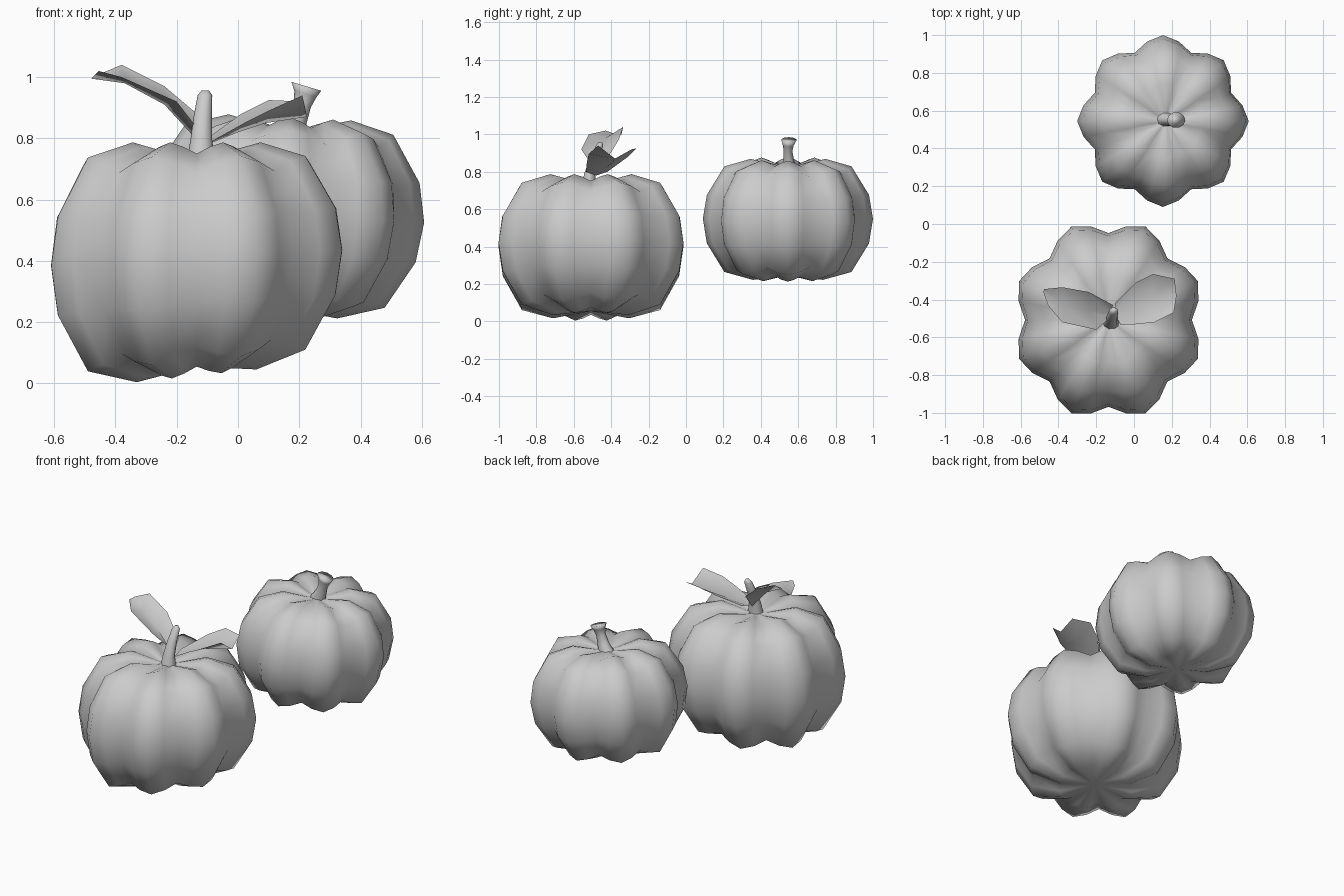
import bpy, bmesh
from math import sin, cos, pi
from mathutils import Vector, Matrix

if "Cube" in bpy.data.objects:
    bpy.data.objects.remove(bpy.data.objects["Cube"])

# Rows: ridge radius, ridge height, groove radius, groove height
PROFILE = [
    (0.22, 0.025, 0.20, 0.055), (0.40, 0.075, 0.36, 0.12),
    (0.51, 0.255, 0.44, 0.27), (0.535, 0.41, 0.46, 0.41),
    (0.51, 0.56, 0.445, 0.55), (0.40, 0.74, 0.375, 0.69),
    (0.235, 0.787, 0.22, 0.75), (0.07, 0.745, 0.07, 0.735),
]
WEIGHTS = [0, 0.6, 1, 0.6]   # groove, flank, ridge, flank


def finish(name, bm):
    bmesh.ops.recalc_face_normals(bm, faces=bm.faces)
    for f in bm.faces:
        f.smooth = True
    me = bpy.data.meshes.new(name)
    bm.to_mesh(me)
    bm.free()
    ob = bpy.data.objects.new(name, me)
    bpy.context.collection.objects.link(ob)
    return ob


def bridge(bm, rings):
    n = len(rings[0])
    for a, b in zip(rings, rings[1:]):
        for i in range(n):
            j = (i + 1) % n
            bm.faces.new((a[i], a[j], b[j], b[i]))


def fan(bm, ring, co):
    c = bm.verts.new(co)
    for i in range(len(ring)):
        bm.faces.new((ring[i], ring[(i + 1) % len(ring)], c))


# Ribbed gourd body: eight lobes, four segments each
def pumpkin(name, loc, size, xscale, turn, shear, lean):
    bm = bmesh.new()
    rings = []
    for rp, zp, rg, zg in PROFILE:
        ring = []
        for i in range(32):
            w = WEIGHTS[i % 4]
            a = i * 2 * pi / 32 + turn
            r = rg + (rp - rg) * w
            x, y, z = r * cos(a) * xscale, r * sin(a), zg + (zp - zg) * w
            z += shear * x * (1 - z / 0.79)
            ring.append(bm.verts.new((x, y, z)))
        rings.append(ring)
    bridge(bm, rings)
    fan(bm, rings[0], (0, 0, 0.055))
    fan(bm, rings[-1], (0, 0, 0.735))
    mid = Vector((0, 0, 0.4))
    m = (Matrix.Translation(loc) @ Matrix.Scale(size, 4) @ Matrix.Translation(mid)
         @ Matrix.Rotation(lean, 4, 'Y') @ Matrix.Translation(-mid))
    bm.transform(m)
    return finish(name, bm)


# Stem: round sections along a bent path
def stem(name, path, tilt=0.0, sides=10):
    bm = bmesh.new()
    rings = []
    for x, y, z, r in path:
        rings.append([bm.verts.new((x + r * cos(2 * pi * i / sides),
                                    y + 0.85 * r * sin(2 * pi * i / sides),
                                    z - tilt * r * cos(2 * pi * i / sides)))
                      for i in range(sides)])
    bridge(bm, rings)
    bm.faces.new(rings[-1])
    return finish(name, bm)


# Leaf: thin folded sheet from near edge, midrib and far edge
def leaf(name, near, mid, far):
    bm = bmesh.new()
    rows = [[bm.verts.new(p) for p in row] for row in (near, mid, far)]
    for a, b in zip(rows, rows[1:]):
        for i in range(len(a) - 1):
            bm.faces.new((a[i], a[i + 1], b[i + 1], b[i]))
    return finish(name, bm)


pumpkin("front_pumpkin", (-0.135, -0.508, 0), 1.0, 0.96, 0, 0.11, 0)
pumpkin("back_pumpkin", (0.153, 0.545, 0.2), 0.85, 1.0, pi / 8, 0, 0.05)

stem("front_stem", [(-0.12, -0.52, 0.71, 0.05), (-0.12, -0.515, 0.79, 0.036),
                    (-0.115, -0.49, 0.87, 0.03), (-0.108, -0.462, 0.94, 0.024),
                    (-0.107, -0.458, 0.957, 0.012)])
stem("back_stem", [(0.16, 0.555, 0.80, 0.05), (0.19, 0.55, 0.86, 0.034),
                   (0.21, 0.545, 0.91, 0.028), (0.22, 0.547, 0.945, 0.036),
                   (0.223, 0.55, 0.97, 0.049)], tilt=0.3)

leaf("left_leaf",
     [(-0.13, -0.50, 0.83), (-0.20, -0.56, 0.92), (-0.38, -0.52, 1.00), (-0.455, -0.43, 1.02)],
     [(-0.13, -0.47, 0.79), (-0.24, -0.46, 0.91), (-0.37, -0.43, 0.98), (-0.48, -0.36, 0.995)],
     [(-0.11, -0.43, 0.86), (-0.24, -0.36, 0.97), (-0.38, -0.335, 1.04), (-0.475, -0.345, 1.00)])
leaf("right_leaf",
     [(-0.07, -0.535, 0.80), (0.02, -0.53, 0.85), (0.11, -0.52, 0.895), (0.21, -0.47, 0.94)],
     [(-0.10, -0.48, 0.78), (0.00, -0.43, 0.82), (0.09, -0.39, 0.85), (0.225, -0.38, 0.87)],
     [(-0.10, -0.42, 0.80), (0.01, -0.31, 0.88), (0.10, -0.265, 0.925), (0.215, -0.29, 0.92)])
